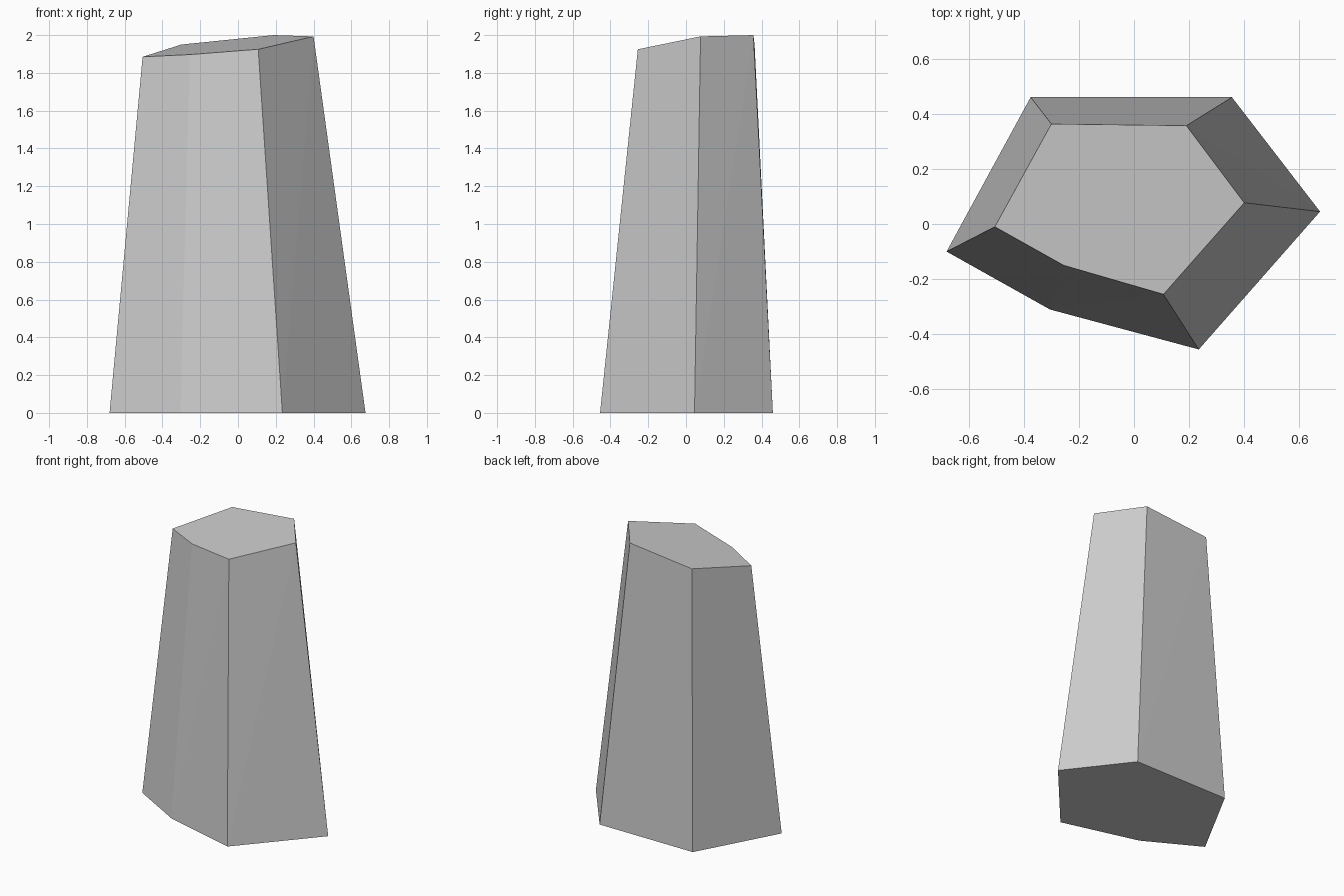
import bpy
import bmesh

cube = bpy.data.objects.get("Cube")
if cube:
    bpy.data.objects.remove(cube, do_unlink=True)

# Stone colour
stone = bpy.data.materials.new("stone grey")
stone.use_nodes = True
grey = (0.6, 0.6, 0.6, 1)
stone.diffuse_color = grey
stone.node_tree.nodes["Principled BSDF"].inputs["Base Color"].default_value = grey

# Outlines of the foot and the slanted top, counter-clockwise from the right corner
foot = [(-0.68, -0.10, 0), (-0.305, -0.31, 0), (0.235, -0.455, 0),
        (0.675, 0.045, 0), (0.355, 0.46, 0), (-0.375, 0.46, 0)]
crown = [(-0.505, -0.01, 1.885), (-0.255, -0.15, 1.897), (0.107, -0.255, 1.925),
         (0.40, 0.077, 1.993), (0.19, 0.357, 2.0), (-0.30, 0.363, 1.95)]

# Tapered pillar: two caps joined by slightly twisted sides
bm = bmesh.new()
low = [bm.verts.new(p) for p in foot]
high = [bm.verts.new(p) for p in crown]
bm.faces.new(low[::-1])
bm.faces.new(high)
for i in range(len(low)):
    j = (i + 1) % len(low)
    bm.faces.new((low[i], low[j], high[j]))
    bm.faces.new((low[i], high[j], high[i]))
bmesh.ops.recalc_face_normals(bm, faces=bm.faces)

mesh = bpy.data.meshes.new("stone_pillar")
bm.to_mesh(mesh)
bm.free()
mesh.materials.append(stone)
pillar = bpy.data.objects.new("stone_pillar", mesh)
bpy.context.collection.objects.link(pillar)
